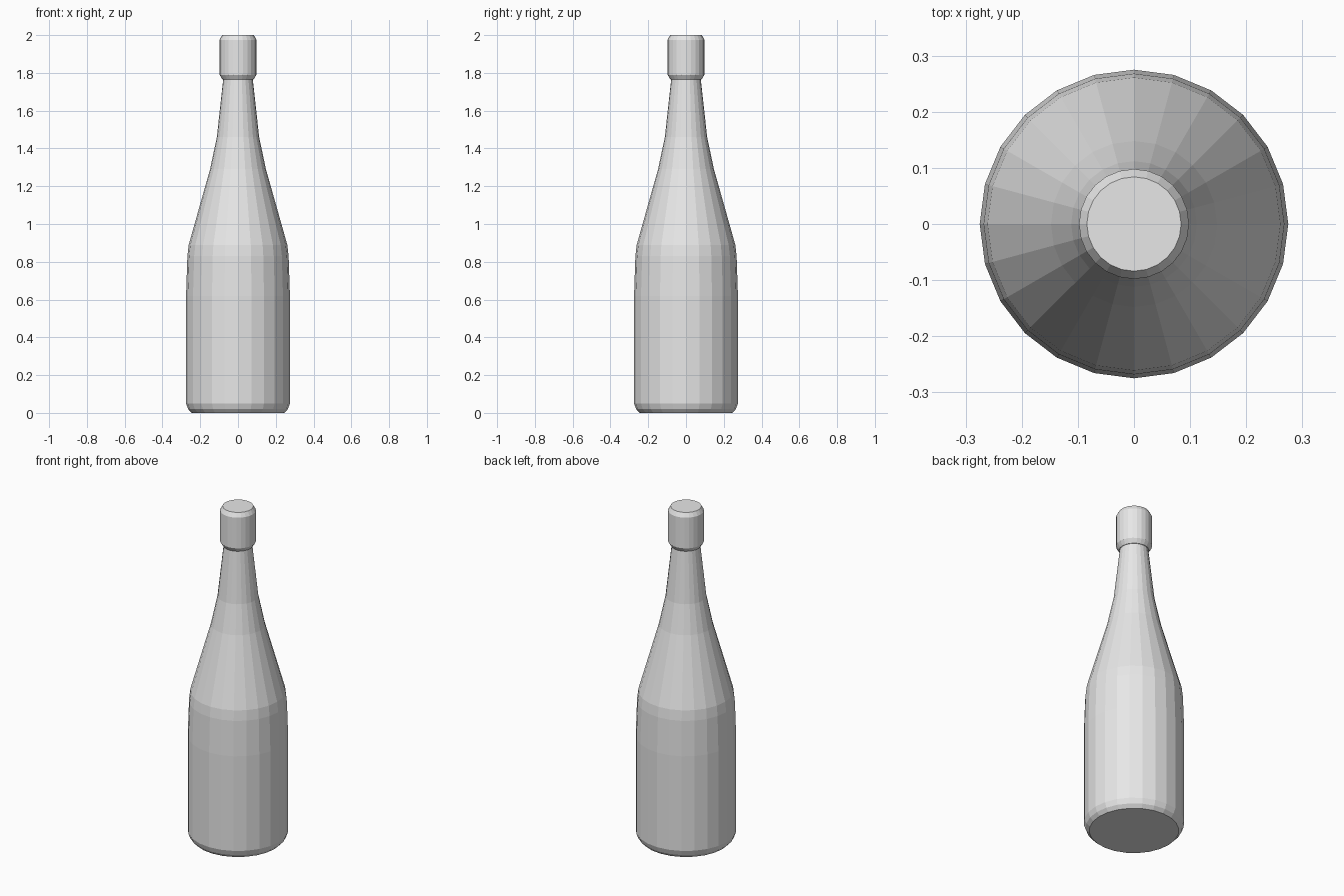
import bpy
import bmesh
import math

cube = bpy.data.objects.get("Cube")
if cube:
    bpy.data.objects.remove(cube, do_unlink=True)

SIDES = 24

# One plain grey for the whole bottle
grey = bpy.data.materials.new("light_grey")
grey.use_nodes = True
colour = (0.8, 0.8, 0.8, 1.0)
grey.diffuse_color = colour
for node in grey.node_tree.nodes:
    if node.type == "BSDF_PRINCIPLED":
        node.inputs["Base Color"].default_value = colour


def lathe(name, profile):
    """Turn a (radius, height) profile into a closed, faceted solid."""
    bm = bmesh.new()
    rings = []
    for radius, z in profile:
        rings.append([
            bm.verts.new((radius * math.cos(math.tau * i / SIDES),
                          radius * math.sin(math.tau * i / SIDES), z))
            for i in range(SIDES)])
    for low, high in zip(rings, rings[1:]):
        for i in range(SIDES):
            j = (i + 1) % SIDES
            bm.faces.new((low[i], low[j], high[j], high[i]))
    bm.faces.new(rings[0][::-1])
    bm.faces.new(rings[-1])
    bmesh.ops.recalc_face_normals(bm, faces=bm.faces)
    mesh = bpy.data.meshes.new(name)
    bm.to_mesh(mesh)
    bm.free()
    mesh.materials.append(grey)
    obj = bpy.data.objects.new(name, mesh)
    bpy.context.collection.objects.link(obj)
    return obj


# Body: rounded foot, straight wall, shoulder and tapering neck
lathe("bottle_body", [
    (0.245, 0), (0.264, 0.02), (0.275, 0.05),
    (0.275, 0.62), (0.268, 0.83), (0.261, 0.89),
    (0.148, 1.29), (0.112, 1.46), (0.078, 1.77)])

# Cap: chamfered top and bottom
lathe("bottle_cap", [
    (0.082, 1.765), (0.098, 1.79), (0.098, 1.975), (0.084, 2.0)])
